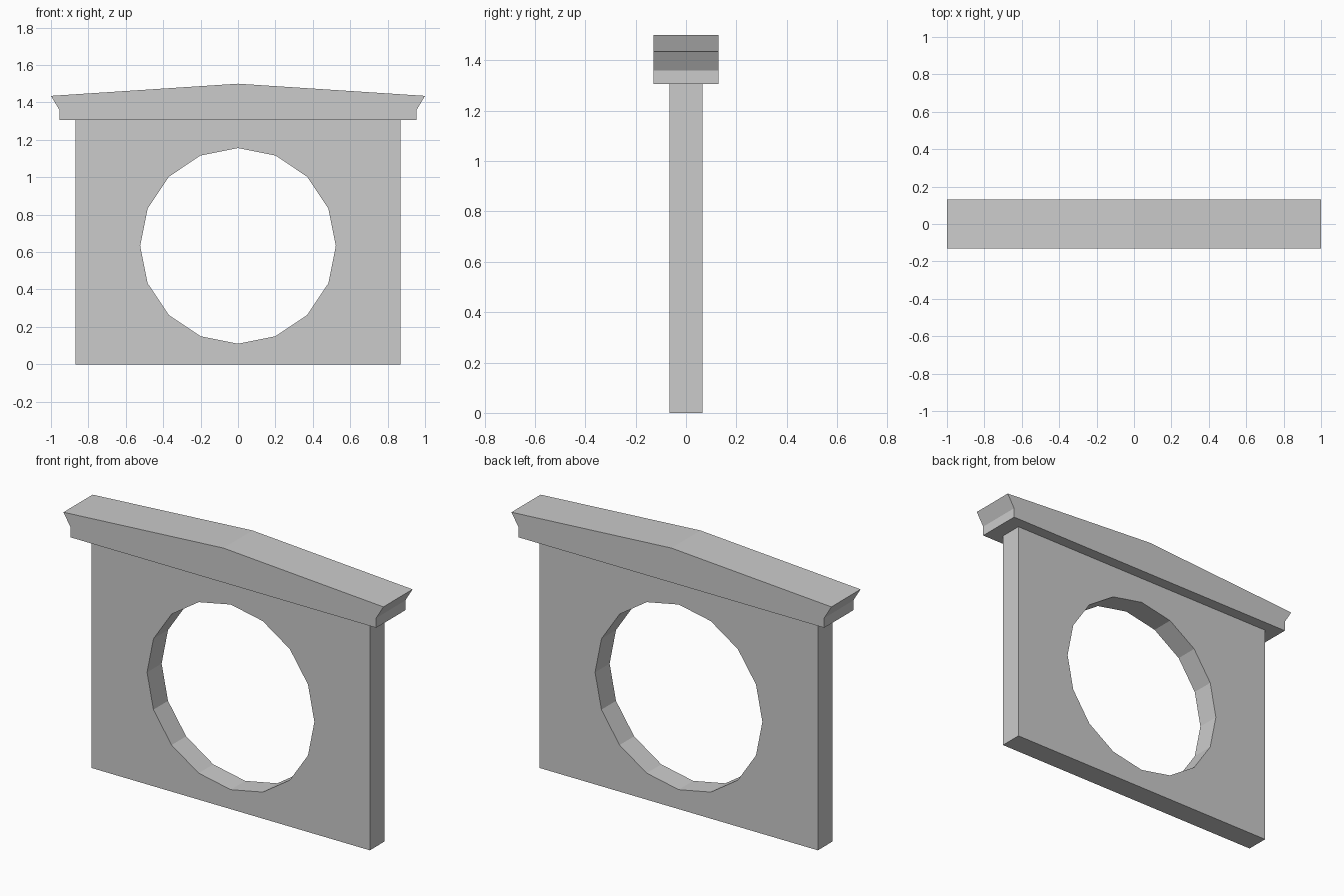
import bpy, bmesh, math

cube = bpy.data.objects.get("Cube")
if cube:
    bpy.data.objects.remove(cube, do_unlink=True)

# Single stone colour
stone = bpy.data.materials.new("grey_stone")
stone.use_nodes = True
colour = (0.6, 0.6, 0.6, 1)
stone.diffuse_color = colour
stone.node_tree.nodes["Principled BSDF"].inputs["Base Color"].default_value = colour


def slab(name, outlines, depth):
    """Fill x-z outlines (later ones are holes) and extrude them along y."""
    bm = bmesh.new()
    edges = []
    for outline in outlines:
        verts = [bm.verts.new((x, -depth / 2, z)) for x, z in outline]
        edges += [bm.edges.new((v, verts[i - 1])) for i, v in enumerate(verts)]
    bmesh.ops.triangle_fill(bm, edges=edges, use_beauty=True, normal=(0, -1, 0))
    result = bmesh.ops.extrude_face_region(bm, geom=bm.faces[:], use_keep_orig=True)
    moved = [v for v in result["geom"] if isinstance(v, bmesh.types.BMVert)]
    bmesh.ops.translate(bm, verts=moved, vec=(0, depth, 0))
    bmesh.ops.recalc_face_normals(bm, faces=bm.faces[:])
    mesh = bpy.data.meshes.new(name)
    bm.to_mesh(mesh)
    bm.free()
    mesh.materials.append(stone)
    obj = bpy.data.objects.new(name, mesh)
    bpy.context.collection.objects.link(obj)
    return obj


# Wall panel with a sixteen-sided round opening
half_width, wall_top = 0.87, 1.305
panel = [(-half_width, 0), (half_width, 0), (half_width, wall_top), (-half_width, wall_top)]
sides, radius, centre = 16, 0.523, 0.633
angles = [math.tau * i / sides for i in range(sides)]
opening = [(radius * math.cos(a), centre + radius * math.sin(a)) for a in angles]
slab("wall_panel", [panel, opening], 0.13)

# Coping with flared ends and a shallow ridge
right_side = [(0.955, wall_top), (0.955, 1.36), (1, 1.435)]
left_side = [(-x, z) for x, z in reversed(right_side)]
slab("coping", [right_side + [(0, 1.5)] + left_side], 0.26)
